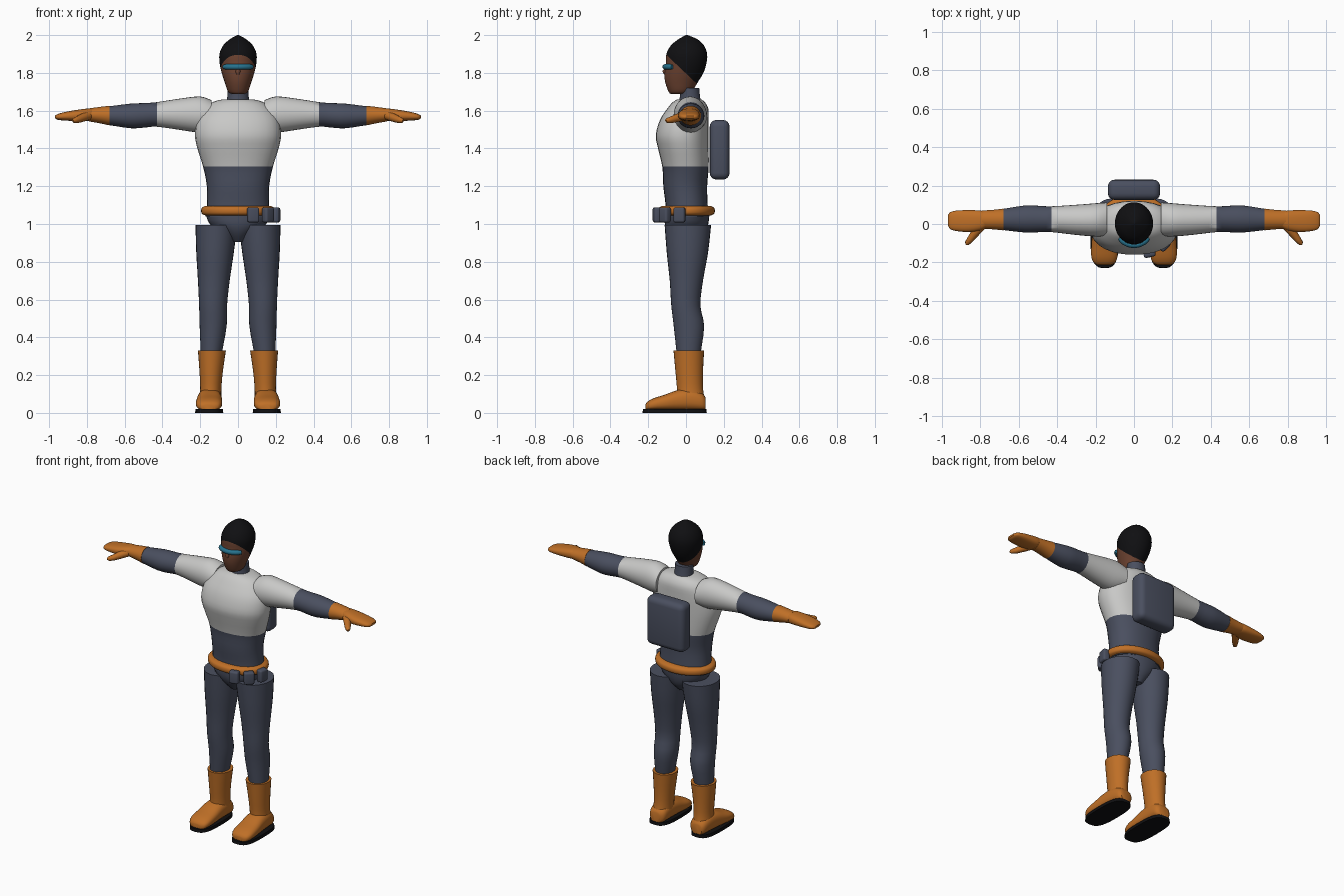
import bpy, bmesh, math
from mathutils import Vector, Matrix

if "Cube" in bpy.data.objects:
    bpy.data.objects.remove(bpy.data.objects["Cube"])


def material(name, rgb):
    m = bpy.data.materials.new(name)
    m.diffuse_color = (*rgb, 1)
    m.use_nodes = True
    m.node_tree.nodes["Principled BSDF"].inputs["Base Color"].default_value = m.diffuse_color
    return m


SLATE = material("slate", (0.068, 0.078, 0.115))
WHITE = material("light grey", (0.58, 0.58, 0.57))
ORANGE = material("orange", (0.52, 0.16, 0.02))
BROWN = material("skin brown", (0.15, 0.055, 0.03))
BLACK = material("black", (0.005, 0.005, 0.006))
TEAL = material("teal", (0.02, 0.17, 0.27))


def finish(name, bm, mats, angle=40):
    bmesh.ops.recalc_face_normals(bm, faces=bm.faces)
    me = bpy.data.meshes.new(name)
    bm.to_mesh(me)
    bm.free()
    ob = bpy.data.objects.new(name, me)
    bpy.context.collection.objects.link(ob)
    for m in mats:
        me.materials.append(m)
    bpy.ops.object.select_all(action='DESELECT')
    ob.select_set(True)
    bpy.context.view_layer.objects.active = ob
    bpy.ops.object.shade_smooth_by_angle(angle=math.radians(angle))
    return ob


def spline(p0, p1, p2, p3, t):
    return [0.5 * (2 * b + (c - a) * t + (2 * a - 5 * b + 4 * c - d) * t * t
                   + (3 * b - a - 3 * c + d) * t ** 3)
            for a, b, c, d in zip(p0, p1, p2, p3)]


def loft(name, axis, rings, mats, cuts=(), power=2.0, side=1, sub=3, n=28):
    """Skin rings of (position, a_min, a_max, b_min, b_max) along an axis.
    cuts are planes (point, normal); the faces beyond each use the next material."""
    order = {'x': (2, 0, 1), 'y': (0, 2, 1), 'z': (0, 1, 2)}[axis]
    full = []
    for i in range(len(rings) - 1):
        q = [rings[max(0, min(len(rings) - 1, i + k))] for k in (-1, 0, 1, 2)]
        full += [spline(*q, j / sub) for j in range(sub)]
    full.append(rings[-1])
    bm = bmesh.new()
    loops = []
    for t, a0, a1, b0, b1 in full:
        loop = []
        for k in range(n):
            c, s = math.cos(math.tau * k / n), math.sin(math.tau * k / n)
            a = (a0 + a1) / 2 + (a1 - a0) / 2 * math.copysign(abs(c) ** (2 / power), c)
            b = (b0 + b1) / 2 + (b1 - b0) / 2 * math.copysign(abs(s) ** (2 / power), s)
            co = [(a, b, t)[i] for i in order]
            co[0] *= side
            loop.append(bm.verts.new(co))
        loops.append(loop)
    for u, w in zip(loops, loops[1:]):
        for k in range(n):
            bm.faces.new((u[k], u[(k + 1) % n], w[(k + 1) % n], w[k]))
    bm.faces.new(loops[0])
    bm.faces.new(loops[-1])
    for i, (p, nrm) in enumerate(cuts):
        p, nrm = Vector(p), Vector(nrm)
        p.x *= side
        nrm.x *= side
        bmesh.ops.bisect_plane(bm, geom=bm.verts[:] + bm.edges[:] + bm.faces[:],
                               plane_co=p, plane_no=nrm)
        for f in bm.faces:
            if (f.calc_center_median() - p).dot(nrm) > 0:
                f.material_index = i + 1
    return finish(name, bm, mats)


def rounded_box(name, size, loc, mat, radius, turn=0):
    bm = bmesh.new()
    bmesh.ops.create_cube(bm, size=1)
    bmesh.ops.scale(bm, vec=size, verts=bm.verts)
    bmesh.ops.bevel(bm, geom=bm.edges[:], offset=radius, segments=4,
                    profile=0.5, affect='EDGES')
    bmesh.ops.transform(bm, verts=bm.verts,
                        matrix=Matrix.Translation(loc) @ Matrix.Rotation(turn, 4, 'Z'))
    return finish(name, bm, [mat])


def tube(name, points, radii, mat, side=1):
    cu = bpy.data.curves.new(name, 'CURVE')
    cu.dimensions = '3D'
    cu.bevel_depth = 1
    cu.bevel_resolution = 4
    cu.use_fill_caps = True
    sp = cu.splines.new('POLY')
    sp.points.add(len(points) - 1)
    for p, (x, y, z), r in zip(sp.points, points, radii):
        p.co = (side * x, y, z, 1)
        p.radius = r
    cu.materials.append(mat)
    ob = bpy.data.objects.new(name, cu)
    bpy.context.collection.objects.link(ob)
    return ob


def sym(z, rx, y0, y1):
    return (z, -rx, rx, y0, y1)


# torso: dark waist, light top
loft("torso", 'z', [
    sym(1.04, .172, -.11, .12), sym(1.10, .165, -.108, .115), sym(1.20, .165, -.12, .112),
    sym(1.30, .184, -.125, .12), sym(1.40, .215, -.148, .12), sym(1.47, .228, -.16, .12),
    sym(1.55, .218, -.138, .12), sym(1.61, .18, -.10, .118), sym(1.645, .135, -.07, .10),
    sym(1.66, .08, -.045, .08)], [SLATE, WHITE], [((0, 0, 1.305), (0, 0, 1))], power=2.2)

# pelvis and belt
loft("pelvis", 'z', [
    sym(.905, .035, -.05, .06), sym(.95, .085, -.09, .10),
    sym(1.0, .15, -.112, .118), sym(1.06, .173, -.115, .125)], [SLATE])
loft("belt", 'z', [
    sym(1.045, .172, -.125, .13), sym(1.053, .19, -.142, .148), sym(1.07, .195, -.147, .153),
    sym(1.087, .19, -.142, .148), sym(1.096, .172, -.125, .13)], [ORANGE], n=40)

# belt pouches
for i, (x, y, deg) in enumerate([(.08, -.152, 12), (.158, -.112, 45), (.2, -.035, 80)]):
    rounded_box(f"pouch_{i + 1}", (.062, .042, .08), (x, y, 1.048), SLATE, .012, math.radians(deg))

# backpack
rounded_box("backpack", (.272, .105, .315), (0, .178, 1.393), SLATE, .035)

# neck
loft("neck", 'z', [sym(1.62, .062, -.04, .085), sym(1.67, .057, -.033, .075),
                   sym(1.72, .056, -.035, .07)], [SLATE])

# head, with a slanted hairline
loft("head", 'z', [
    sym(1.688, .03, -.08, .0), sym(1.70, .052, -.092, .03), sym(1.75, .07, -.11, .062),
    sym(1.80, .086, -.114, .092), sym(1.85, .097, -.106, .108), sym(1.90, .098, -.104, .112),
    sym(1.945, .079, -.08, .095), sym(1.975, .047, -.045, .065), sym(1.99, .024, -.02, .035),
    sym(2.0, .004, .0, .008)],
    [BROWN, BLACK], [((0, 0, 1.797), (0, .69, .73))], n=36)
tube("nose", [(0, -.098, 1.83), (0, -.112, 1.808), (0, -.108, 1.792)], [.006, .014, .008], BROWN)

# goggles
arc = [math.radians(-50 + 10 * i) for i in range(11)]
tube("goggles", [(.098 * math.sin(a), -.004 - .106 * math.cos(a), 1.832) for a in arc],
     [.011] + [.015] * 9 + [.011], TEAL)

for side, label in ((1, "left"), (-1, "right")):
    # arm: light sleeve, dark forearm
    loft("arm_" + label, 'x', [
        (.14, -.062, .112, 1.49, 1.655), (.20, -.065, .108, 1.483, 1.675),
        (.30, -.057, .10, 1.497, 1.665), (.43, -.042, .092, 1.515, 1.645),
        (.50, -.043, .095, 1.51, 1.64), (.57, -.044, .096, 1.507, 1.637),
        (.69, -.03, .077, 1.525, 1.622)],
        [WHITE, SLATE], [((.43, 0, 0), (1, 0, 0))], side=side)
    # glove cuff, hand and thumb
    loft("glove_cuff_" + label, 'x', [
        (.68, -.033, .08, 1.522, 1.626), (.73, -.028, .074, 1.533, 1.62),
        (.79, -.024, .07, 1.543, 1.612)], [ORANGE], side=side)
    loft("hand_" + label, 'x', [
        (.77, -.02, .062, 1.55, 1.61), (.80, -.034, .07, 1.545, 1.611),
        (.86, -.042, .072, 1.545, 1.603), (.92, -.037, .07, 1.548, 1.592),
        (.955, -.027, .062, 1.552, 1.582), (.968, -.008, .045, 1.56, 1.573)],
        [ORANGE], power=2.5, side=side)
    tube("thumb_" + label, [
        (.79, -.005, 1.575), (.825, -.045, 1.562), (.85, -.078, 1.552),
        (.868, -.1, 1.548), (.874, -.107, 1.547)],
        [.024, .022, .018, .013, .005], ORANGE, side)

    # leg
    loft("leg_" + label, 'z', [
        (.32, .085, .197, -.05, .078), (.46, .06, .203, -.065, .096),
        (.57, .058, .206, -.078, .076), (.70, .044, .212, -.086, .09),
        (.85, .022, .221, -.102, .117), (.995, .004, .225, -.113, .133)],
        [SLATE], side=side)
    # boot shaft, foot and sole
    loft("boot_shaft_" + label, 'z', [
        (.07, .088, .205, -.05, .1), (.13, .088, .2, -.048, .09),
        (.22, .08, .204, -.056, .09), (.33, .064, .212, -.066, .096)],
        [ORANGE], side=side)
    loft("boot_foot_" + label, 'y', [
        (.104, .115, .185, .015, .08), (.085, .093, .2, .012, .105),
        (.03, .087, .21, .012, .128), (-.04, .085, .216, .012, .122),
        (-.11, .084, .222, .012, .097), (-.17, .086, .222, .012, .078),
        (-.203, .1, .208, .012, .06), (-.214, .125, .185, .014, .045)],
        [ORANGE], power=2.5, side=side)
    loft("boot_sole_" + label, 'z', [(0, .078, .227, -.23, .11), (.02, .08, .225, -.228, .108)],
         [BLACK], power=3, side=side, sub=1)
